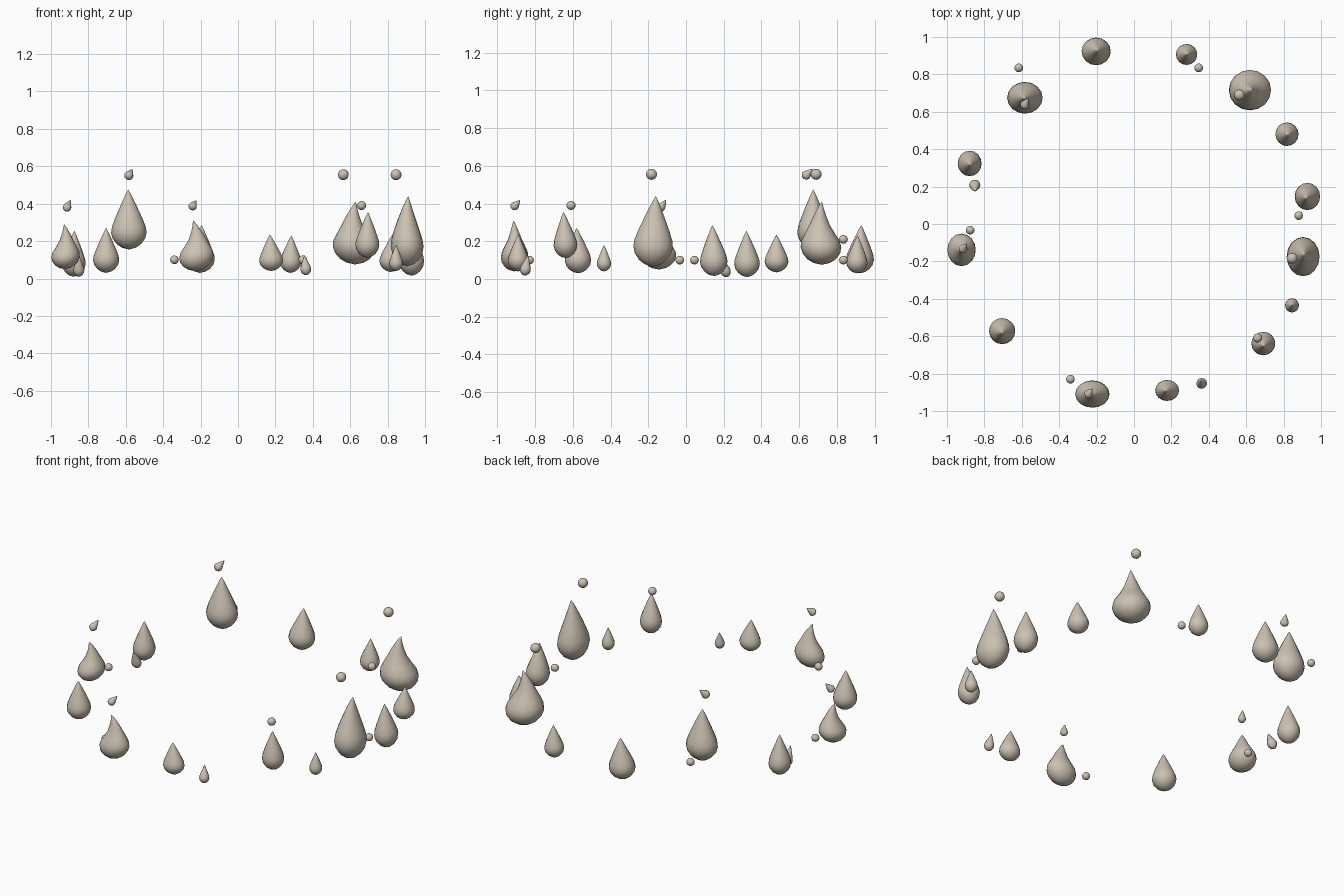
import bpy, bmesh, math
from mathutils import Vector

if "Cube" in bpy.data.objects:
    bpy.data.objects.remove(bpy.data.objects["Cube"])

mat = bpy.data.materials.new("pale beige")
mat.diffuse_color = (0.60, 0.54, 0.45, 1)
mat.use_nodes = True
mat.node_tree.nodes["Principled BSDF"].inputs["Base Color"].default_value = mat.diffuse_color

# teardrop half-profiles: (height fraction, radius fraction)
FULL = [(0.03, .38), (.09, .68), (.18, .91), (.28, 1), (.38, .95), (.5, .80),
        (.63, .61), (.76, .41), (.88, .22), (.95, .10)]
FLAME = [(0.03, .40), (.09, .70), (.18, .92), (.28, 1), (.38, .94), (.5, .73),
         (.63, .50), (.76, .33), (.88, .17), (.95, .08)]


def finish(bm, name):
    bmesh.ops.recalc_face_normals(bm, faces=bm.faces)
    me = bpy.data.meshes.new(name)
    bm.to_mesh(me)
    bm.free()
    for p in me.polygons:
        p.use_smooth = True
    me.materials.append(mat)
    ob = bpy.data.objects.new(name, me)
    bpy.context.collection.objects.link(ob)
    return ob


def drop(name, base, top, rx, ry, bend=(0, 0), profile=FULL, n=16):
    """Teardrop from base point to top point, its neck bowed sideways by bend."""
    base, top = Vector(base), Vector(top)
    axis = top - base
    rot = Vector((0, 0, 1)).rotation_difference(axis)
    length = axis.length

    def place(h, x, y):
        s = math.sin(math.pi * h) * h
        p = Vector((x + bend[0] * s, y + bend[1] * s, h * length))
        return base + rot @ p

    bm = bmesh.new()
    low = bm.verts.new(place(0, 0, 0))
    tip = bm.verts.new(place(1, 0, 0))
    rings = []
    for h, r in profile:
        rings.append([bm.verts.new(place(h, rx * r * math.cos(2 * math.pi * i / n),
                                         ry * r * math.sin(2 * math.pi * i / n)))
                      for i in range(n)])
    for i in range(n):
        j = (i + 1) % n
        bm.faces.new((low, rings[0][j], rings[0][i]))
        bm.faces.new((tip, rings[-1][i], rings[-1][j]))
        for a, b in zip(rings, rings[1:]):
            bm.faces.new((a[i], a[j], b[j], b[i]))
    return finish(bm, name)


def bead(name, pos, r):
    bm = bmesh.new()
    bmesh.ops.create_icosphere(bm, subdivisions=3, radius=r)
    bmesh.ops.translate(bm, verts=bm.verts, vec=pos)
    return finish(bm, name)


# large upright drops: x, y, z low, z high, rx, ry, tip offset, neck bow, profile
LARGE = [
    (-.205, .92, .03, .285, .078, .074, (.01, .01), (0, 0), FULL),
    (.28, .905, .03, .23, .057, .056, (.005, .005), (0, 0), FULL),
    (.625, .72, .075, .41, .113, .108, (.005, .0), (-.03, -.02), FLAME),
    (.815, .48, .035, .235, .062, .063, (.01, .0), (0, 0), FULL),
    (.93, .15, .015, .285, .068, .073, (-.01, -.01), (0, 0), FULL),
    (.905, -.18, .065, .44, .088, .105, (.005, .02), (-.01, 0), FULL),
    (.845, -.435, .04, .18, .037, .038, (0, 0), (0, 0), FULL),
    (.69, -.635, .11, .355, .064, .063, (.005, -.015), (0, 0), FULL),
    (.18, -.89, .04, .235, .064, .056, (-.01, 0), (0, 0), FULL),
    (-.225, -.91, .04, .31, .092, .073, (-.015, -.005), (.03, .01), FLAME),
    (-.705, -.57, .03, .27, .070, .070, (.0, -.01), (0, 0), FULL),
    (-.925, -.14, .05, .29, .076, .087, (-.005, -.01), (.02, .02), FLAME),
    (-.88, .325, .01, .255, .064, .068, (.005, -.005), (0, 0), FULL),
    (-.582, .675, .155, .475, .095, .085, (-.005, .0), (0, 0), FULL),
]
for k, (x, y, z0, z1, rx, ry, t, b, prof) in enumerate(LARGE, 1):
    drop(f"large_drop_{k}", (x, y, z0), (x + t[0], y + t[1], z1), rx, ry, b, prof)

# small drops close to the bottom
drop("low_drop_left", (-.852, .222, .01), (-.85, .175, .125), .030, .028, n=12)
drop("low_drop_front", (.365, -.858, .018), (.355, -.838, .125), .029, .029, n=12)

# small tilted drops flying above the large ones
drop("flying_drop_left", (-.922, -.145, .362), (-.895, -.105, .42), .023, .023, n=12)
drop("flying_drop_back", (-.592, .622, .535), (-.565, .672, .585), .025, .025, n=12)
drop("flying_drop_front", (-.252, -.922, .372), (-.222, -.88, .418), .023, .023, n=12)

# round beads
BEADS = [(.563, .69, .555, .029), (.845, -.183, .555, .029), (.661, -.61, .39, .024),
         (-.616, .835, .21, .023), (.346, .835, .10, .023), (-.34, -.83, .10, .023),
         (.88, .045, .10, .023), (-.876, -.033, .10, .023)]
for k, (x, y, z, r) in enumerate(BEADS, 1):
    bead(f"round_bead_{k}", (x, y, z), r)
